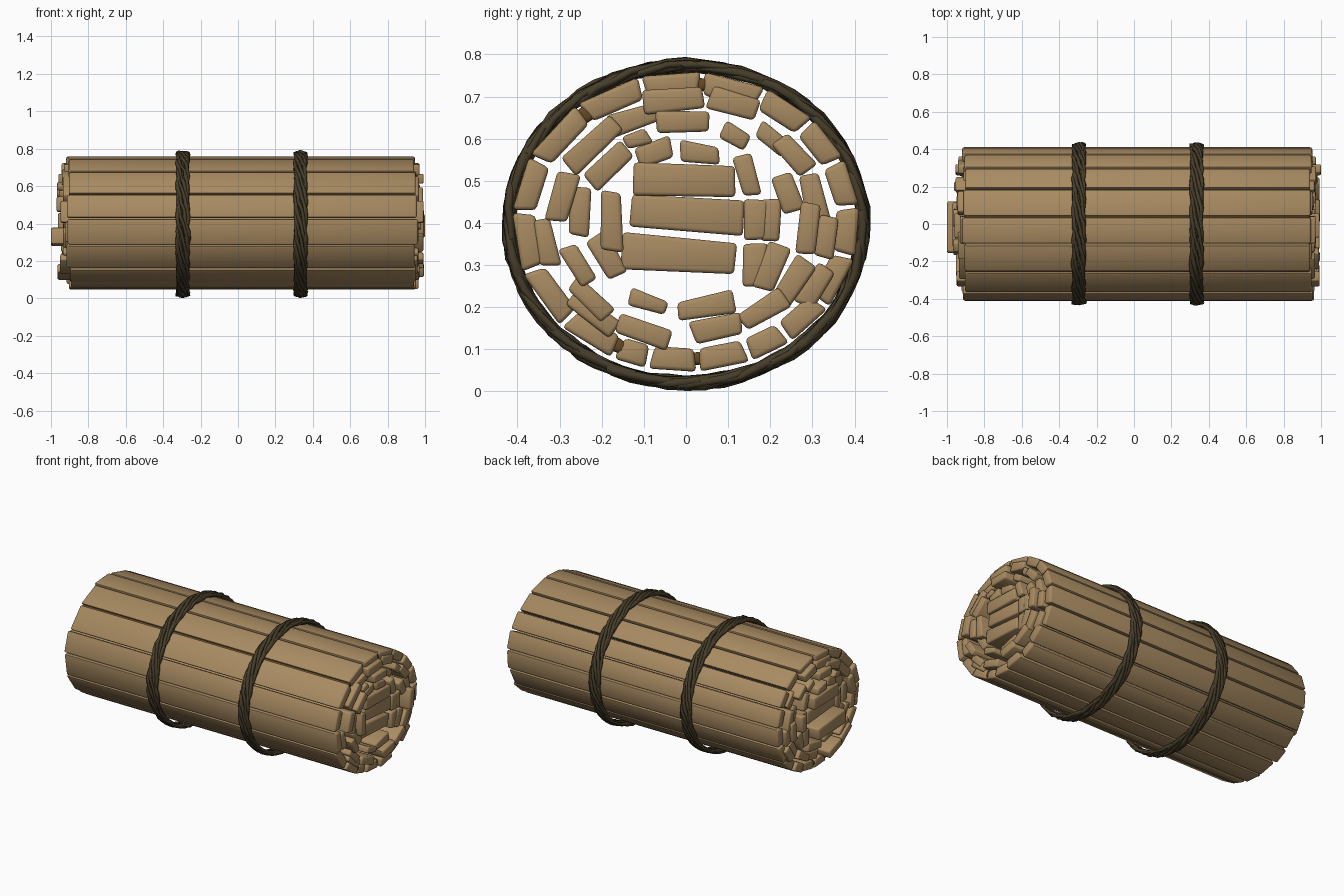
import bpy, bmesh, math, random
from mathutils import Vector

if "Cube" in bpy.data.objects:
    bpy.data.objects.remove(bpy.data.objects["Cube"])

rnd = random.Random(7)
CZ = 0.403                      # height of the bundle axis


def material(name, col):
    m = bpy.data.materials.new(name)
    m.diffuse_color = (*col, 1)
    m.use_nodes = True
    m.node_tree.nodes["Principled BSDF"].inputs["Base Color"].default_value = m.diffuse_color
    return m


WOOD = material("tan_wood", (0.39, 0.255, 0.12))
DARK = material("dark_brown_wood", (0.13, 0.065, 0.018))
ROPE = material("dark_rope", (0.062, 0.047, 0.023))


def smooth(ob, deg):
    bpy.ops.object.select_all(action='DESELECT')
    ob.select_set(True)
    bpy.context.view_layer.objects.active = ob
    bpy.ops.object.shade_smooth_by_angle(angle=math.radians(deg))


def plank(name, corners, x0, x1, mat=WOOD, bevel=0.009):
    """Prism along x from four (y, z) corners, with softened edges."""
    bm = bmesh.new()
    ends = []
    for x in (x0, x1):
        ends.append([bm.verts.new((x, y, z)) for y, z in corners])
    bm.faces.new(ends[0])
    bm.faces.new(ends[1][::-1])
    for i in range(4):
        j = (i + 1) % 4
        bm.faces.new((ends[0][i], ends[1][i], ends[1][j], ends[0][j]))
    bmesh.ops.recalc_face_normals(bm, faces=bm.faces)
    bmesh.ops.bevel(bm, geom=bm.edges[:], offset=bevel, segments=2,
                    affect='EDGES', profile=0.5)
    me = bpy.data.meshes.new(name)
    bm.to_mesh(me)
    bm.free()
    me.materials.append(mat)
    ob = bpy.data.objects.new(name, me)
    bpy.context.collection.objects.link(ob)
    smooth(ob, 50)


def on_oval(deg, inset=0.0):
    a = math.radians(deg)
    return Vector(((0.413 - inset) * math.cos(a), CZ + (0.357 - inset) * math.sin(a)))


def slab(name, y, z, w, t, ang, x0, x1, mat=WOOD):
    u = Vector((math.cos(ang), math.sin(ang)))
    v = Vector((-u.y, u.x))
    c = Vector((y, z))
    pts = [c + u * (sx * w / 2) + v * (sz * t / 2)
           for sx, sz in ((-1, -1), (1, -1), (1, 1), (-1, 1))]
    jit = [p + Vector((rnd.uniform(-.006, .006), rnd.uniform(-.006, .006))) for p in pts]
    plank(name, jit, x0, x1, mat)


# Outer ring of planks, split at these angles around the oval
splits = [84.5, 62.5, 43, 25, 6, -14, -35, -53, -68, -86, -103, -115,
          -136, -160, -184, -206, -231, -254.5, -275.5]
for i, (a, b) in enumerate(zip(splits, splits[1:])):
    g = 0.6
    corners = [on_oval(a - g), on_oval(b + g),
               on_oval(b + g + 0.5, 0.055), on_oval(a - g - 0.5, 0.055)]
    plank(f"outer_plank_{i}", corners, -0.905 + rnd.uniform(-.015, .012),
          0.955 + rnd.uniform(-.015, .012), bevel=0.01)

# Dark strips seen in the gaps between outer planks
for i, a in enumerate((84.5, 129, -86, -115)):
    p = on_oval(a, 0.03)
    slab(f"gap_strip_{i}", p.x, p.y, 0.035, 0.03, math.radians(a + 90), -0.9, 0.94, DARK)

# Inner planks (y, z, width); each lies along the oval around the axis
inner = [
    (-.03, .69, .15), (-.11, .65, .14), (.113, .68, .12), (-.005, .642, .13),
    (-.225, .585, .15), (-.18, .538, .12), (-.113, .60, .06), (.117, .607, .07),
    (.207, .60, .08), (.257, .56, .10), (-.077, .564, .09), (.032, .564, .095),
    (-.293, .462, .12), (-.252, .425, .115), (-.333, .355, .115), (-.255, .30, .10),
    (-.177, .403, .14), (-.186, .32, .11), (.243, .472, .10), (.305, .455, .12),
    (.29, .384, .12), (.33, .365, .10), (.307, .253, .11), (.252, .26, .12),
    (.184, .194, .12), (.05, .204, .135), (.073, .154, .12), (-.09, .213, .085),
    (-.105, .144, .13), (-.225, .222, .12), (-.217, .185, .13)]
for i, (y, z, w) in enumerate(inner):
    ang = math.atan2((z - CZ) / 0.127, y / 0.17) + math.pi / 2
    t = 0.038 if w < 0.09 else 0.05
    x1 = 1.0 if i == 20 else 0.97 + rnd.uniform(-.02, .025)
    slab(f"inner_plank_{i}", y, z, w, t, ang, -0.94 + rnd.uniform(-.03, .03), x1)

# Core: three wide slabs and the upright boards beside them
core = [(-.003, .50, .245, .075, -3), (0, .42, .265, .08, -4), (-.013, .325, .27, .08, -4),
        (.148, .513, .10, .045, 105), (.168, .407, .10, .055, 87), (.205, .41, .10, .05, 87),
        (.16, .30, .10, .055, 85), (.203, .293, .11, .055, 72)]
for i, (y, z, w, t, d) in enumerate(core):
    x0 = -1.0 if i == 2 else -0.95 + rnd.uniform(-.02, .02)
    slab(f"core_board_{i}", y, z, w, t, math.radians(d), x0, 0.965 + rnd.uniform(-.02, .02))

# Two rope bands, each of several loosely twisted strands
for b, xc in enumerate((-0.295, 0.335)):
    for s in range(7):
        cu = bpy.data.curves.new(f"rope_{b}_strand_{s}", 'CURVE')
        cu.dimensions = '3D'
        cu.bevel_depth = 0.0125
        cu.bevel_resolution = 0
        sp = cu.splines.new('POLY')
        n = 60
        sp.points.add(n - 1)
        sp.use_cyclic_u = True
        ph = s * math.tau / 7
        for k in range(n):
            t = math.tau * k / n
            r = 0.006 * math.cos(4 * t + ph) + rnd.uniform(-.003, .003)
            x = xc + 0.027 * math.sin(4 * t + ph) + rnd.uniform(-.004, .004)
            sp.points[k].co = (x, (0.42 + r) * math.cos(t), 0.397 + (0.377 + r) * math.sin(t), 1)
            sp.points[k].radius = rnd.uniform(0.75, 1.1)
        cu.materials.append(ROPE)
        ob = bpy.data.objects.new(cu.name, cu)
        bpy.context.collection.objects.link(ob)
        bpy.ops.object.select_all(action='DESELECT')
        ob.select_set(True)
        bpy.context.view_layer.objects.active = ob
        bpy.ops.object.convert(target='MESH')
